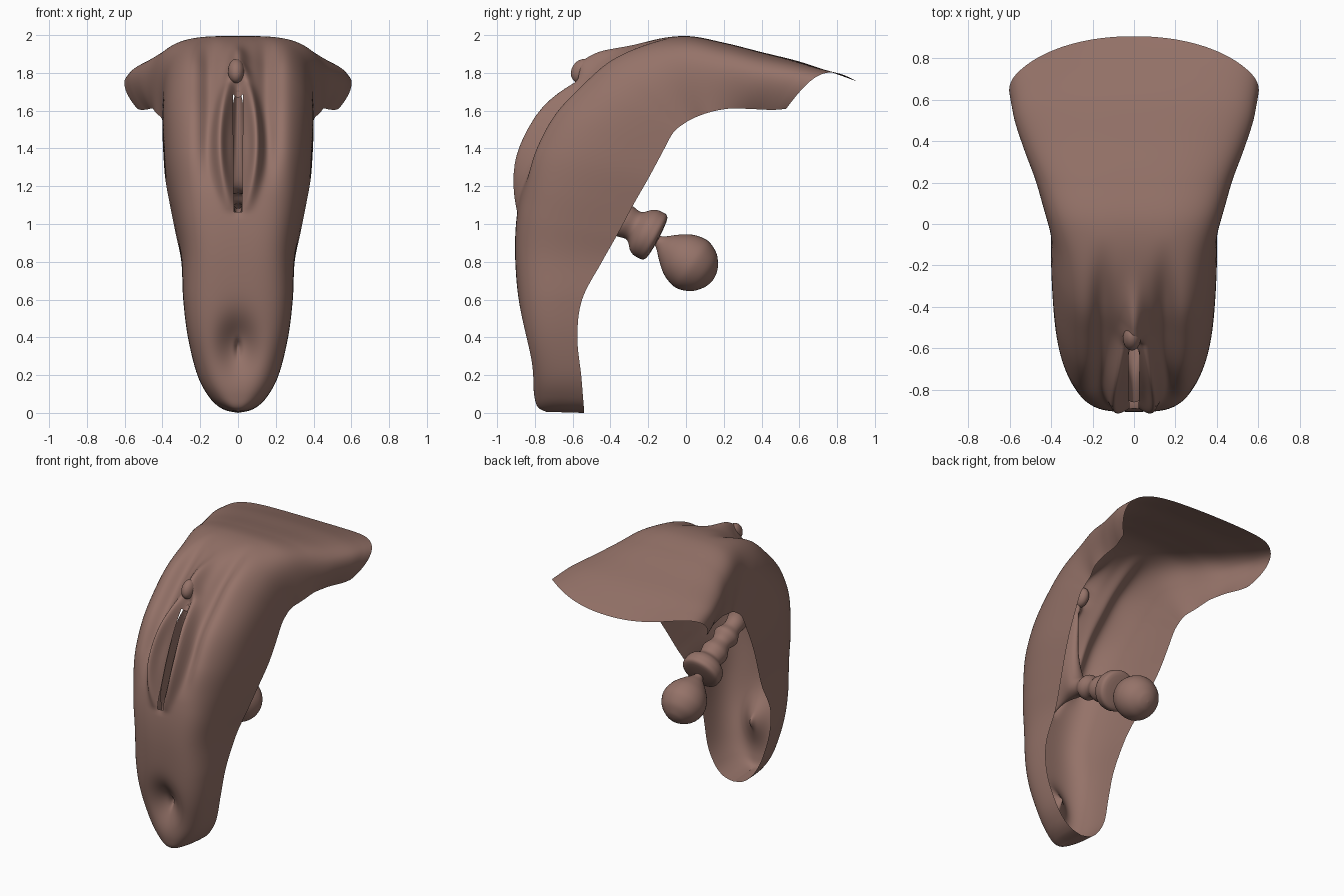
import bpy, bmesh, math
from mathutils import Vector

if "Cube" in bpy.data.objects:
    bpy.data.objects.remove(bpy.data.objects["Cube"])

skin = bpy.data.materials.new("brown_pink")
skin.diffuse_color = (0.30, 0.17, 0.14, 1)
skin.use_nodes = True
skin.node_tree.nodes["Principled BSDF"].inputs["Base Color"].default_value = skin.diffuse_color


def spline(pts, t):
    """Catmull-Rom through tuples, t in 0..len-1"""
    i = min(int(t), len(pts) - 2)
    f = t - i
    a, b, c, d = (pts[max(0, min(len(pts) - 1, k))] for k in (i - 1, i, i + 1, i + 2))
    return [0.5 * (2*q + (r - p)*f + (2*p - 5*q + 4*r - s)*f*f + (3*q - p - 3*r + s)*f**3)
            for p, q, r, s in zip(a, b, c, d)]


def smooth(a, b, x):
    t = max(0, min(1, (x - a) / (b - a)))
    return t * t * (3 - 2 * t)


def bell(z, lo, hi, p):
    return math.sin(math.pi * (z - lo) / (hi - lo)) ** p if lo < z < hi else 0


def gauss(x, c, s):
    return math.exp(-((x - c) / s) ** 2)


def make(name, verts, faces):
    me = bpy.data.meshes.new(name)
    bm = bmesh.new()
    vs = [bm.verts.new(v) for v in verts]
    for f in faces:
        bm.faces.new([vs[i] for i in f])
    bmesh.ops.remove_doubles(bm, verts=bm.verts, dist=1e-5)
    bmesh.ops.delete(bm, geom=[v for v in bm.verts if not v.link_faces], context='VERTS')
    bmesh.ops.recalc_face_normals(bm, faces=bm.faces)
    for f in bm.faces:
        f.smooth = True
    bm.to_mesh(me)
    bm.free()
    me.materials.append(skin)
    ob = bpy.data.objects.new(name, me)
    bpy.context.collection.objects.link(ob)
    return ob


# Outer shell rows: centre y, z, half width, rim y, z, squareness, arch
ROWS = [
    (-.74, .005, 0, -.54, .0, 2.8, 0), (-.785, .03, .08, -.54, .02, 2.8, 0),
    (-.808, .09, .15, -.545, .08, 2.9, 0), (-.832, .2, .215, -.555, .2, 3, 0),
    (-.868, .4, .265, -.575, .4, 3.3, 0), (-.89, .6, .29, -.55, .6, 3.5, 0),
    (-.905, .85, .30, -.445, .8, 3.7, 0), (-.895, 1.05, .33, -.36, .95, 3.8, 0),
    (-.86, 1.22, .36, -.28, 1.1, 3.8, 0), (-.8, 1.4, .385, -.2, 1.24, 3.8, 0),
    (-.7, 1.58, .395, -.13, 1.37, 3.8, 0), (-.55, 1.74, .40, -.07, 1.48, 3.7, 0),
    (-.4, 1.87, .40, -.02, 1.525, 3.6, 0), (-.2, 1.965, .405, .04, 1.56, 3.6, 0),
    (0, 1.995, .44, .12, 1.59, 3.5, .02), (.2, 1.96, .485, .22, 1.61, 3.2, .04),
    (.4, 1.91, .545, .32, 1.61, 2.9, .06), (.6, 1.86, .60, .42, 1.605, 2.6, .08),
    (.78, 1.80, .63, .48, 1.605, 2.3, .1), (.905, 1.755, .65, .53, 1.61, 2.1, .11)]


def relief(x, y, z):
    """Height of the surface detail above the shell"""
    ax = abs(x)
    front = 1 - smooth(-.45, -.05, y)
    h = -.04 * gauss(ax, .15, .05) * smooth(1.15, 1.5, z) * front
    h += .02 * gauss(ax, .26, .07) * smooth(1.1, 1.4, z) * front
    # hood
    h += .085 * gauss(x, 0, .05) * smooth(1.72, 1.79, z) * (1 - smooth(1.8, 2, z)) * front
    if y < -.4:
        # inner folds and the slit between them
        b = bell(z, 1.03, 1.8, 1)
        h += .092 * bell(z, 1.06, 1.82, 1) * gauss(ax, .03 + .07 * b, .035)
        h -= .05 * b * gauss(x, 0, .03)
        # lower dimple
        h -= .10 * gauss(x, 0, .10) * gauss(z, .35, .15)
        h -= .03 * gauss(x, 0, .015) * gauss(z, .33, .035)
    return h


NR, NC = 220, 80
verts, faces, zc = [], [], []
for r in range(NR + 1):
    t = r / NR * (len(ROWS) - 1)
    cy, cz, w, ey, ez, n, arch = spline(ROWS, t)
    p, q = spline(ROWS, max(0, t - .02)), spline(ROWS, min(len(ROWS) - 1, t + .02))
    nrm = Vector((p[1] - q[1], q[0] - p[0])).normalized()
    zc.append(cz)
    k = .55 * n
    for c in range(-NC, NC + 1):
        u = abs(c) / NC
        a = math.pi / 2 * u**k / (u**k + (1 - u)**k)
        s = 1 - max(0, math.cos(a)) ** (2 / n)
        curl = 1 - .18 * max(0, (s - .45) / .55) ** 2 * smooth(-.1, .6, cy)
        x = max(w, 0) * math.sin(a) ** (2 / n) * curl * (1 if c > 0 else -1)
        h = relief(x, cy, cz) * (1 - smooth(.3, .7, s))
        verts.append((x, cy + (ey - cy) * s + nrm.x * h,
                      cz + (ez - cz) * s + arch * math.sin(math.pi * s) + nrm.y * h))
W = 2 * NC + 1
for r in range(NR):
    for c in range(W - 1):
        # leave the slit open
        if 1.05 < zc[r] < 1.67 and -5 <= c - NC < 5:
            continue
        i = r * W + c
        faces.append((i, i + 1, i + W + 1, i + W))
make("outer_shell", verts, faces)

SEG, STEP = 40, 5


def tube(name, rings, frame):
    """Loft elliptical rings; frame turns a row into centre, two half axes and bow"""
    verts, faces = [], []
    n = (len(rings) - 1) * STEP
    for r in range(n + 1):
        cen, va, vb, bow = frame(spline(rings, r / STEP))
        for k in range(SEG):
            a = 2 * math.pi * k / SEG
            verts.append(cen + va * math.cos(a) + vb * math.sin(a) + bow * math.cos(a) ** 2)
            if r < n:
                j = (k + 1) % SEG
                faces.append((r*SEG + k, r*SEG + j, (r+1)*SEG + j, (r+1)*SEG + k))
    make(name, verts, faces)


# Inner canal rings: centre y, z, half width, half length, long direction y, z, bow
RINGS = [(-.715, 1.37, .04, .37, .39, .92, .065), (-.66, 1.25, .05, .19, .42, .9, .02),
         (-.59, 1.155, .065, .085, .47, .88, 0), (-.52, 1.115, .06, .06, .47, .88, 0),
         (-.46, 1.085, .085, .085, .47, .88, 0), (-.40, 1.055, .065, .065, .47, .88, 0),
         (-.335, 1.02, .09, .09, .47, .88, 0), (-.275, .99, .083, .083, .47, .88, 0),
         (-.235, .965, .125, .125, .47, .88, 0), (-.195, .945, .137, .137, .47, .88, 0),
         (-.155, .925, .12, .12, .47, .88, 0), (-.145, .92, 0, 0, .47, .88, 0)]
tube("inner_canal", RINGS, lambda q: (Vector((0, q[0], q[1])), Vector((q[2], 0, 0)),
                                      Vector((0, q[4], q[5])) * q[3],
                                      Vector((0, -q[5], q[4])) * q[6]))

# Teardrop bulb behind the canal: distance along axis, radius
DROP = [(0, .012), (.05, .04), (.10, .085), (.16, .128), (.22, .148), (.27, .147),
        (.33, .118), (.37, .07), (.385, .035), (.391, 0)]
apex, axis = Vector((0, -.175, .93)), Vector((0, .82, -.57)).normalized()
side = Vector((1, 0, 0))
up = side.cross(axis)
tube("rear_bulb", DROP, lambda q: (apex + axis * q[0], side * q[1], up * q[1], Vector()))

# Small rounded tip under the hood
bpy.ops.mesh.primitive_uv_sphere_add(segments=32, ring_count=16, location=(-.01, -.55, 1.81))
tip = bpy.context.object
tip.name = "hood_tip"
tip.scale = (.043, .055, .068)
tip.rotation_euler = (math.radians(-35), 0, 0)
bpy.ops.object.shade_smooth()
tip.data.materials.append(skin)
